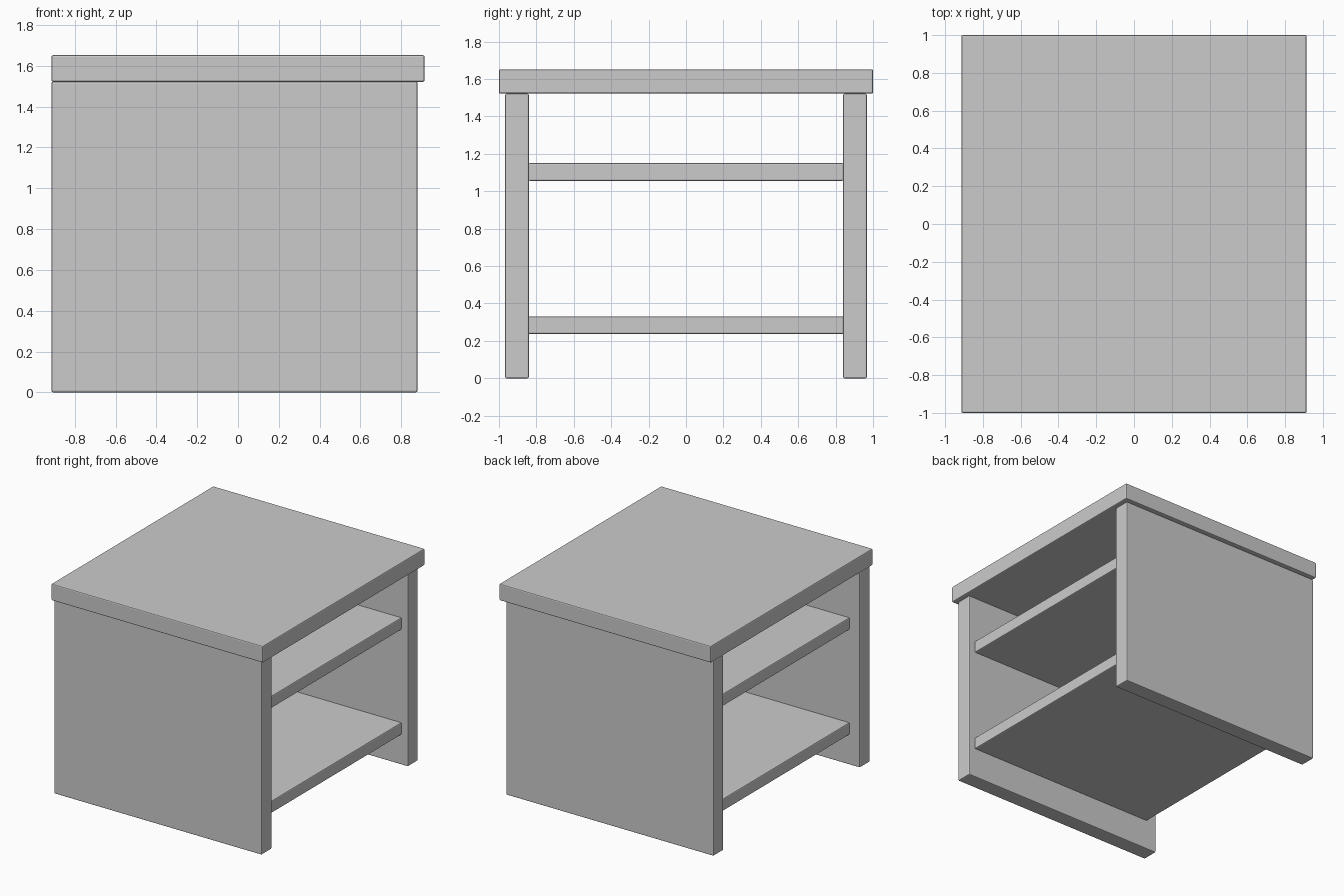
import bpy

if "Cube" in bpy.data.objects:
    bpy.data.objects.remove(bpy.data.objects["Cube"])


def board(name, x, y, z):
    """Box spanning the given ranges, with a fine eased edge."""
    spans = (x, y, z)
    bpy.ops.mesh.primitive_cube_add(size=1, location=[(a + b) / 2 for a, b in spans])
    ob = bpy.context.object
    ob.name = name
    ob.scale = [b - a for a, b in spans]
    bpy.ops.object.transform_apply(location=False, rotation=False, scale=True)
    bevel = ob.modifiers.new("eased_edges", 'BEVEL')
    bevel.width = 0.008
    bevel.segments = 2
    return ob


# Table top, overhanging the panels at both sides and on +x
board("table_top", (-0.914, 0.914), (-1.0, 1.0), (1.522, 1.652))

# Side panels, flush with the top at -x
board("front_panel", (-0.914, 0.88), (-0.967, -0.84), (0, 1.522))
board("back_panel", (-0.914, 0.88), (0.84, 0.967), (0, 1.522))

# Two shelves between the panels
for name, z in (("lower_shelf", 0.236), ("upper_shelf", 1.056)):
    board(name, (-0.827, 0.827), (-0.842, 0.842), (z, z + 0.095))
